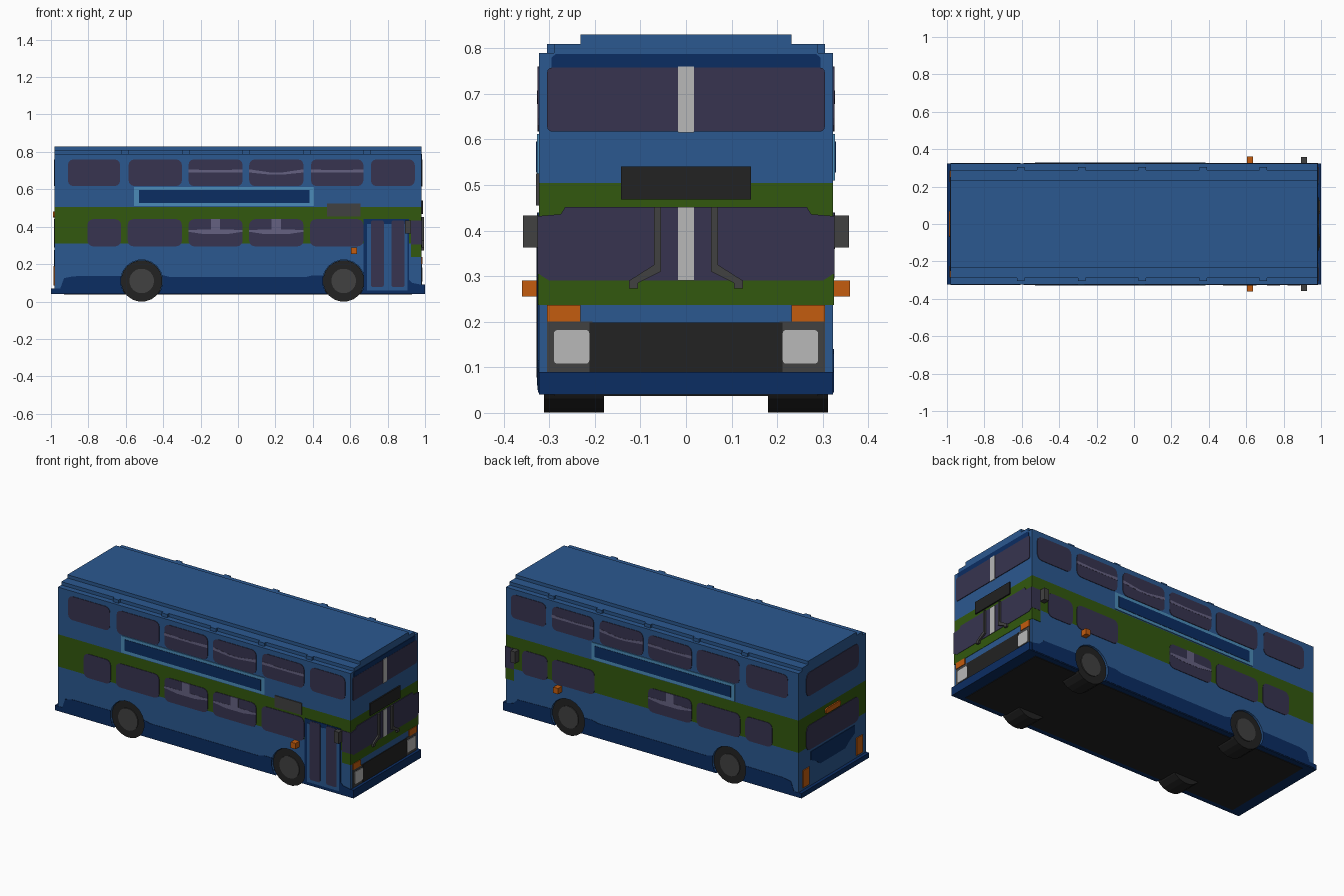
import bpy, bmesh, math
from mathutils import Vector

if "Cube" in bpy.data.objects:
    bpy.data.objects.remove(bpy.data.objects["Cube"], do_unlink=True)


def material(name, r, g, b):
    m = bpy.data.materials.new(name)
    m.use_nodes = True
    m.diffuse_color = (r, g, b, 1)
    m.node_tree.nodes["Principled BSDF"].inputs["Base Color"].default_value = (r, g, b, 1)
    return m


BLUE = material("body blue", .024, .098, .279)
GREEN = material("band green", .032, .098, .0044)
NAVY = material("navy", .0033, .026, .122)
GLASS = material("dark glass", .038, .034, .080)
SHEEN = material("handrail lilac", .13, .12, .22)
SKY = material("light blue frame", .07, .26, .48)
BLACK = material("black", .016, .016, .016)
GREY = material("dark grey", .053, .053, .053)
PALE = material("pale grey", .479, .479, .479)
ORANGE = material("orange", .552, .107, .0044)

W, L = .323, .98   # half width and half length of the body


def prism(name, pts, place, lo, hi, mat):
    """Extrude a 2D outline between depths lo and hi; place maps (u, v, depth) to 3D."""
    bm = bmesh.new()
    rings = [[bm.verts.new(place(u, v, d)) for u, v in pts] for d in (lo, hi)]
    n = len(pts)
    bm.faces.new(rings[0])
    bm.faces.new(rings[1])
    for i in range(n):
        j = (i + 1) % n
        bm.faces.new((rings[0][i], rings[0][j], rings[1][j], rings[1][i]))
    bmesh.ops.recalc_face_normals(bm, faces=bm.faces)
    me = bpy.data.meshes.new(name)
    bm.to_mesh(me)
    bm.free()
    me.materials.append(mat)
    ob = bpy.data.objects.new(name, me)
    bpy.context.collection.objects.link(ob)
    return ob


def on_side(s):
    return lambda u, v, d: (u, s * d, v)


def on_end(s):
    return lambda u, v, d: (s * d, u, v)


def rect(a, b, c, d):
    return [(a, c), (b, c), (b, d), (a, d)]


def rounded(a, b, c, d, r=.03):
    pts = []
    for k, (cx, cz) in enumerate([(b - r, d - r), (a + r, d - r), (a + r, c + r), (b - r, c + r)]):
        for i in range(4):
            t = math.pi / 2 * (k + i / 3)
            pts.append((cx + r * math.cos(t), cz + r * math.sin(t)))
    return pts


def box(name, x0, x1, y0, y1, z0, z1, mat):
    return prism(name, rect(x0, x1, y0, y1), lambda u, v, d: (u, v, d), z0, z1, mat)


def side_plate(name, s, pts, mat, up=.003):
    return prism(name, pts, on_side(s), W - .004, W + up, mat)


def end_plate(name, s, pts, mat, up=.003):
    return prism(name, pts, on_end(s), L - .004, L + up, mat)


def disc(x, z, r, n=20):
    return [(x + r * math.cos(2 * math.pi * (i + .5) / n),
             z + r * math.sin(2 * math.pi * (i + .5) / n)) for i in range(n)]


# Body shell in horizontal bands
lower = box("lower_body", -L, L, -W, W, .05, .31, BLUE)
box("green_band", -L, L, -W, W, .31, .505, GREEN)
box("upper_body", -L, L, -W, W, .505, .79, BLUE)
box("roof_step", -L, L, -.29, .29, .79, .81, BLUE)
box("roof_top", -L, L, -.232, .232, .81, .83, BLUE)
box("underside", -.93, .93, -.29, .29, .037, .06, BLACK)
base = box("base_rim", -1, 1, -W, W, .04, .07, NAVY)
box("front_bumper", .96, 1, -W, W, .04, .09, NAVY)
arched = [lower, base]

# Raised skirt panels along both sides
skirt = [(-.98, .045), (.98, .045), (.98, .09), (.93, .10), (.90, .13), (.50, .14),
         (.40, .14), (.36, .13), (-.36, .13), (-.40, .14), (-.88, .135), (-.93, .125), (-.95, .07), (-.98, .07)]
for s in (-1, 1):
    arched.append(side_plate("side_skirt", s, skirt, NAVY, .002))

# Wheel arches cut through the lower shell, then wheels
WHEELS = (-.515, .565)
for s in (-1, 1):
    for x in WHEELS:
        cutter = prism("arch_cutter", disc(x, .11, .113), on_side(s), .17, .4, BLACK)
        cutter.hide_render = True
        for ob in arched:
            mod = ob.modifiers.new("arch", 'BOOLEAN')
            mod.operation = 'DIFFERENCE'
            mod.solver = 'EXACT'
            mod.object = cutter
            bpy.context.view_layer.objects.active = ob
            bpy.ops.object.modifier_apply(modifier=mod.name)
        bpy.data.objects.remove(cutter, do_unlink=True)
        prism("tyre", disc(x, .11, .111), on_side(s), .18, .312, BLACK)
        prism("wheel_hub", disc(x, .11, .066), on_side(s), .25, .317, GREY)

# Windows, advert panels and roof ribs on both sides
UPPER = [(-.91, -.63), (-.585, -.30), (-.265, .025), (.06, .35), (.39, .67), (.71, .945)]
LOWER = {-1: [(-.805, -.625), (-.59, -.30), (-.265, .025), (.06, .35), (.385, .67)],
         1: [(-.805, -.625), (-.59, -.30), (-.265, .025), (.385, .67), (.70, .87)]}
for s in (-1, 1):
    for a, b in UPPER:
        side_plate("upper_window", s, rounded(a, b, .617, .76), GLASS)
    for a, b in LOWER[s]:
        side_plate("lower_window", s, rounded(a, b, .295, .44), GLASS)
    for a, b in UPPER[2:5]:
        m, sag = (a + b) / 2, .012 if a == .06 else 0
        side_plate("upper_handrail", s, [(a, .69), (m - .03, .69 - sag), (m + .03, .69 - sag), (b, .69),
                                         (b, .707), (m + .03, .702 - sag), (m - .03, .702 - sag), (a, .707)], SHEEN, .004)
    for a, b in (UPPER[2:4] if s < 0 else UPPER[2:3]):
        m = (a + b) / 2
        side_plate("lower_handrail", s, [(a, .373), (m - .06, .36), (m + .06, .36), (b, .373), (b, .383),
                                         (m + .025, .385), (m + .025, .44), (m - .025, .44), (m - .025, .385),
                                         (a, .383)], SHEEN, .004)
    side_plate("advert_frame", s, rect(-.555, .405, .51, .612), SKY, .004)
    side_plate("advert_board", s, rect(-.53, .382, .528, .595), NAVY, .006)
    for x in (-.605, -.28, .045, .37, .69):
        prism("roof_rib", rect(x - .02, x + .02, .785, .81), on_side(s), .28, .305, BLUE)
    # Side lamp and mirror
    prism("side_lamp", rect(.605, .637, .255, .29), on_side(s), .31, .36, ORANGE)
    prism("mirror", rect(.893, .925, .363, .433), on_side(s), .31, .358, GREY)

# Passenger door and side destination box
side_plate("door_frame", -1, rect(.672, .915, .05, .44), NAVY)
side_plate("door_leaves", -1, rect(.69, .905, .06, .415), BLUE, .004)
for a in (.71, .82):
    side_plate("door_glass", -1, rounded(a, a + .07, .078, .433, .01), GLASS, .005)
side_plate("side_destination_box", -1, rect(.475, .655, .455, .525), GREY, .006)

# Front end: green wrap below the windscreen
box("front_green_wrap", .925, L + .002, -W - .002, W + .002, .237, .315, GREEN)
end_plate("front_top_band", 1, [(-.295, .757), (.295, .757), (.295, .78), (.285, .788), (-.285, .788), (-.295, .78)], NAVY)
end_plate("upper_windscreen", 1, rounded(-.305, .305, .617, .758, .012), GLASS, .004)
end_plate("lower_windscreen", 1, [(-.323, .305), (-.30, .29), (.30, .29), (.323, .305), (.323, .432), (.275, .436),
                                  (.265, .452), (-.265, .452), (-.275, .436), (-.323, .432)], GLASS, .004)
for name, z0, z1 in (("upper_pillar", .615, .76), ("lower_pillar", .29, .452)):
    end_plate(name, 1, rect(-.018, .018, z0, z1), PALE, .006)
end_plate("destination_box", 1, rect(-.143, .143, .468, .541), BLACK, .008)
end_plate("grille", 1, rect(-.212, .212, .09, .198), BLACK, .004)
for s in (-1, 1):
    side_plate("windscreen_corner", s, rect(.925, L + .003, .305, .432), GLASS)

    def flip(pts):
        return [(s * u, v) for u, v in pts]
    end_plate("headlamp_housing", 1, flip(rect(.205, .305, .09, .2)), GREY)
    end_plate("headlamp", 1, flip(rounded(.212, .29, .108, .182, .008)), PALE, .006)
    end_plate("front_indicator", 1, flip(rect(.232, .305, .2, .237)), ORANGE, .006)
    wiper = [(.105, .273), (.125, .273), (.125, .29), (.07, .325), (.07, .452), (.055, .452), (.055, .31), (.105, .285)]
    prism("wiper", flip(wiper), on_end(1), L, .994, GREY)
    # Rear lamp clusters
    end_plate("rear_lamp", -1, flip(rect(.225, .285, .085, .19)), ORANGE, .006)

# Rear end
end_plate("rear_upper_window", -1, rounded(-.25, .25, .617, .76), GLASS)
end_plate("rear_lower_window", -1, rounded(-.25, .25, .29, .44), GLASS)
end_plate("rear_top_lamp", -1, rounded(-.07, .07, .45, .482, .01), ORANGE, .008)
end_plate("engine_cover", -1, [(-.21, .275), (-.21, .225), (-.16, .2), (-.12, .17), (.12, .17),
                               (.16, .2), (.21, .225), (.21, .275)], NAVY)
